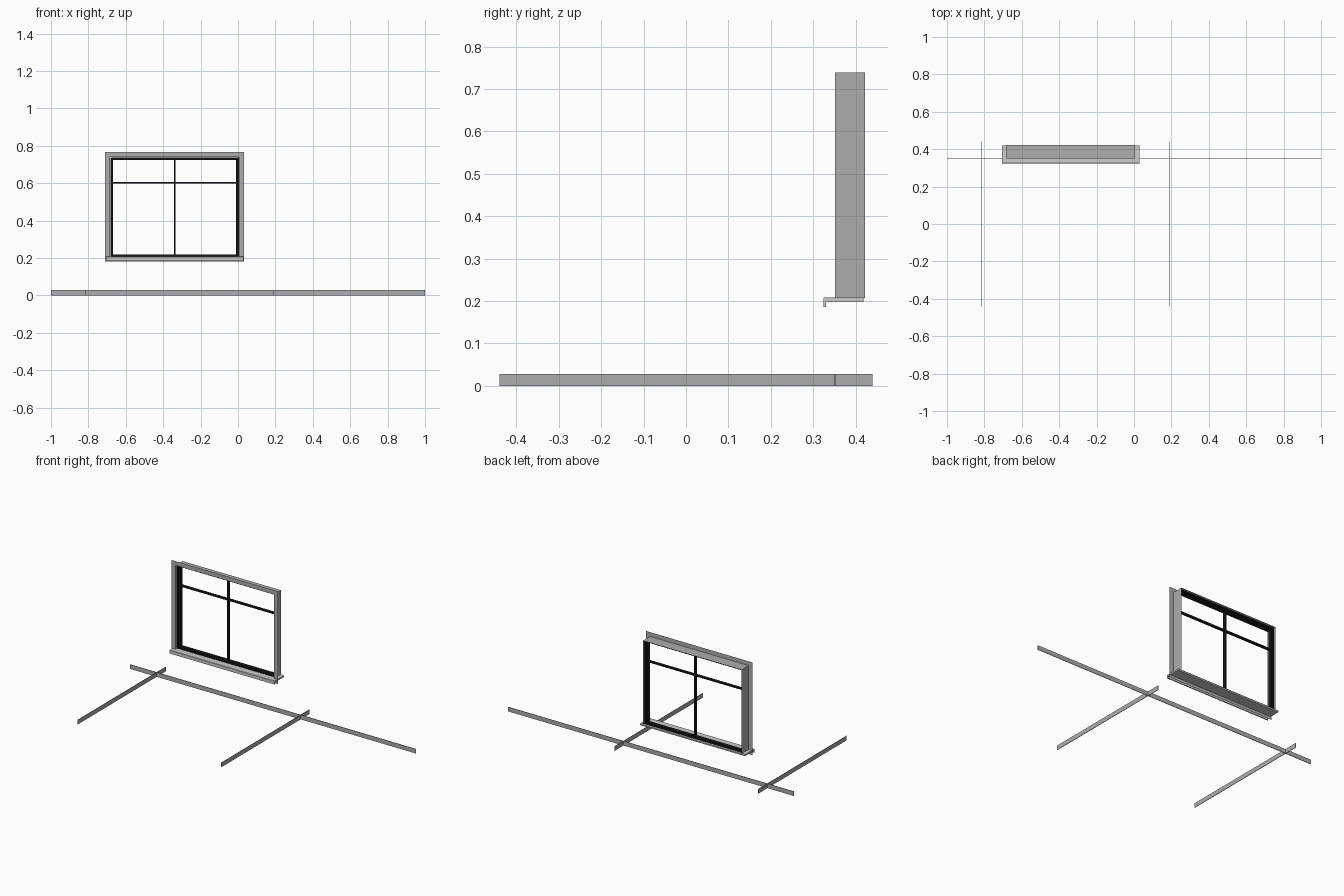
import bpy, bmesh

if "Cube" in bpy.data.objects:
    bpy.data.objects.remove(bpy.data.objects["Cube"])

CX = -0.339                       # window centre line
Z0, Z1 = 0.207, 0.739             # jamb opening bottom and top
HW = 0.345                        # jamb half width
WALL = 0.351                      # wall face


def material(name, v):
    m = bpy.data.materials.new(name)
    m.diffuse_color = (*v, 1)
    m.use_nodes = True
    m.node_tree.nodes["Principled BSDF"].inputs["Base Color"].default_value = m.diffuse_color
    return m


TRIM = material("trim_grey", (0.42, 0.42, 0.42))
DARK = material("frame_black", (0.01, 0.01, 0.01))


def finish(name, bm, mat=None):
    bmesh.ops.recalc_face_normals(bm, faces=bm.faces[:])
    me = bpy.data.meshes.new(name)
    bm.to_mesh(me)
    bm.free()
    if mat:
        me.materials.append(mat)
    ob = bpy.data.objects.new(name, me)
    bpy.context.collection.objects.link(ob)
    return ob


def ring(name, profile, mat, closed=True, z0=Z0):
    """Mitred rectangular frame; profile points are (inset from jamb, y)."""
    bm = bmesh.new()
    loops = []
    for d, y in profile:
        a, lo, hi = HW - d, z0 + d, Z1 - d
        loops.append([bm.verts.new((CX + sx * a, y, z))
                      for sx, z in ((-1, lo), (1, lo), (1, hi), (-1, hi))])
    n = len(loops)
    for i in range(n if closed else n - 1):
        a, b = loops[i], loops[(i + 1) % n]
        for k in range(4):
            m = (k + 1) % 4
            bm.faces.new((a[k], a[m], b[m], b[k]))
    return finish(name, bm, mat)


def box(name, x, y, z, mat):
    bm = bmesh.new()
    bmesh.ops.create_cube(bm, size=1)
    for v in bm.verts:
        v.co = [lo + (c + 0.5) * (hi - lo) for c, (lo, hi) in zip(v.co, (x, y, z))]
    return finish(name, bm, mat)


# thin baseboards
T, H = 0.0015, (0, 0.028)
box("back_baseboard", (-1, 1), (WALL - T, WALL + T), H, TRIM)
for side, x in (("left", -0.815), ("right", 0.192)):
    box(side + "_baseboard", (x - T, x + T), (-0.44, 0.44), H, TRIM)

# flat casing on the wall and the jamb lining behind it
ring("window_casing", [(-0.027, WALL), (0, WALL)], TRIM, closed=False)
ring("window_jamb", [(0, WALL), (0, 0.422)], TRIM, closed=False)

# stepped black window frame, its foot let into the sill
ring("window_frame", [(0.001, 0.368), (0.008, 0.368), (0.008, 0.378), (0.016, 0.378),
                      (0.016, 0.398), (0.008, 0.398), (0.008, 0.408), (0.001, 0.408)],
     DARK, z0=0.202)

# glazing bars
W = 0.0045
box("vertical_bar", (CX - W, CX + W), (0.38, 0.396), (Z0 + 0.009, Z1 - 0.012), DARK)
box("horizontal_bar", (CX - HW + 0.012, CX + HW - 0.012), (0.38, 0.396),
    (0.602 - W, 0.602 + W), DARK)

# sill with dropped nose, extruded along x
sill = [(0.419, 0.208), (0.326, 0.208), (0.324, 0.206), (0.324, 0.186),
        (0.330, 0.186), (0.330, 0.196), (0.332, 0.198), (0.419, 0.198)]
bm = bmesh.new()
face = bm.faces.new([bm.verts.new((-0.706, y, z)) for y, z in sill])
out = bmesh.ops.extrude_face_region(bm, geom=[face], use_keep_orig=True)
bmesh.ops.translate(bm, vec=(0.735, 0, 0),
                    verts=[g for g in out["geom"] if isinstance(g, bmesh.types.BMVert)])
finish("window_sill", bm)
